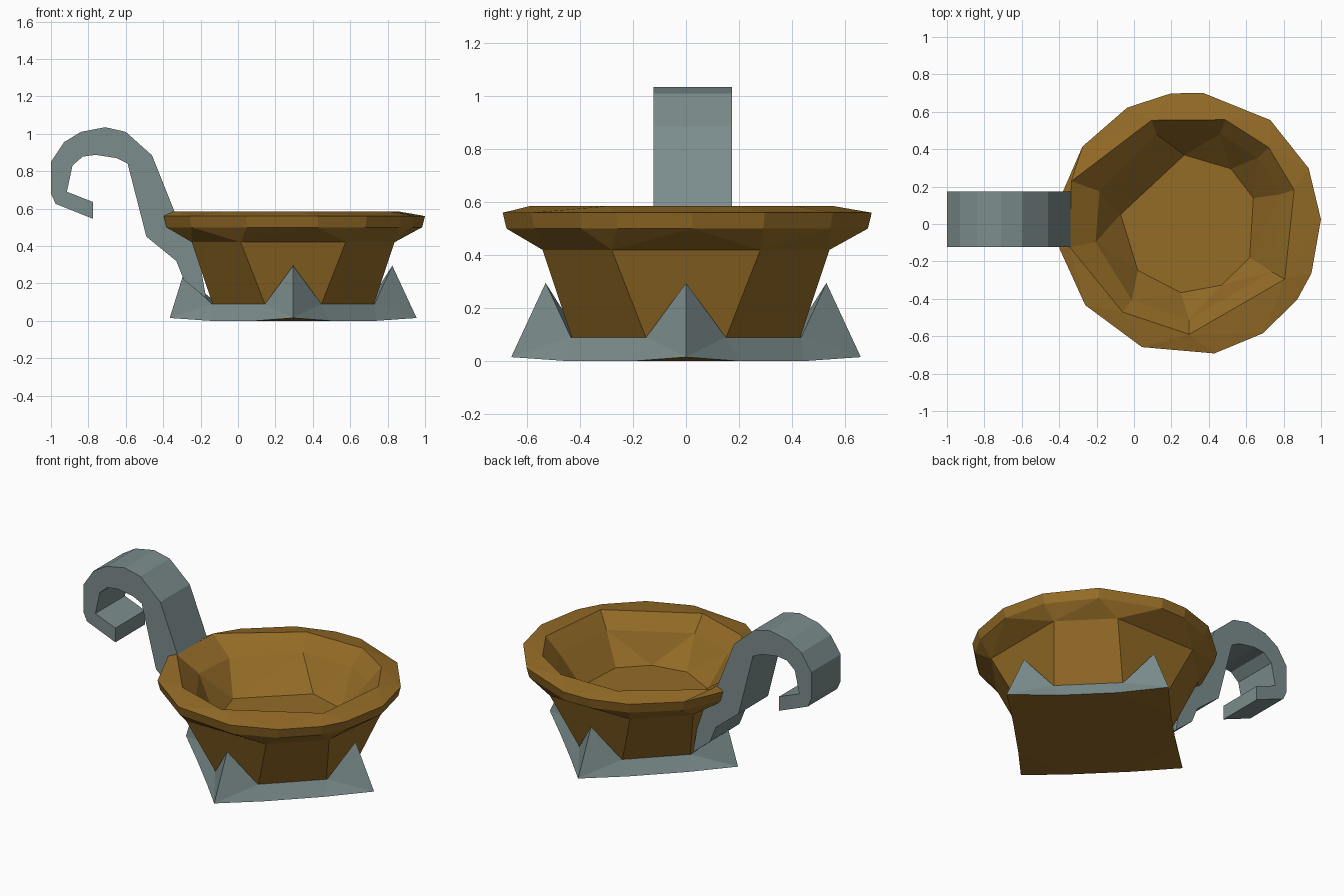
import bpy, bmesh, math
from mathutils import Vector

if "Cube" in bpy.data.objects:
    bpy.data.objects.remove(bpy.data.objects["Cube"])

CX = 0.295          # bowl axis


def material(name, rgb):
    m = bpy.data.materials.new(name)
    m.diffuse_color = (*rgb, 1)
    m.use_nodes = True
    m.node_tree.nodes["Principled BSDF"].inputs["Base Color"].default_value = m.diffuse_color
    return m


BROWN = material("ochre brown", (0.30, 0.15, 0.02))
GREY = material("slate grey", (0.20, 0.265, 0.265))


def finish(bm, name, *mats):
    bmesh.ops.recalc_face_normals(bm, faces=bm.faces[:])
    me = bpy.data.meshes.new(name)
    bm.to_mesh(me)
    bm.free()
    for m in mats:
        me.materials.append(m)
    ob = bpy.data.objects.new(name, me)
    bpy.context.collection.objects.link(ob)
    return ob


def ring(bm, angles, r, z, odd=None):
    """Loop of (angle, vertex); odd gives other radii for some angles."""
    odd = odd or {}
    out = []
    for a in sorted(angles):
        rr, t = odd.get(a, r), math.radians(a)
        out.append((a, bm.verts.new((CX + rr * math.cos(t), rr * math.sin(t), z))))
    return out


def zip_rings(bm, A, B):
    """Join two rings of any vertex counts, walking round by angle."""
    if len(A) == len(B) and all(abs(p[0] - q[0]) < 1 for p, q in zip(A, B)):
        n = len(A)
        for i in range(n):
            bm.faces.new((A[i][1], A[(i + 1) % n][1], B[(i + 1) % n][1], B[i][1]))
        return
    A = A + [(A[0][0] + 360, A[0][1])]
    B = B + [(B[0][0] + 360, B[0][1])]
    i = j = 0
    while i < len(A) - 1 or j < len(B) - 1:
        step_a = j == len(B) - 1 or (
            i < len(A) - 1 and A[i][0] + A[i + 1][0] <= B[j][0] + B[j + 1][0])
        if step_a:
            bm.faces.new((A[i][1], A[i + 1][1], B[j][1]))
            i += 1
        else:
            bm.faces.new((A[i][1], B[j + 1][1], B[j][1]))
            j += 1


# Bowl: faceted body, overhanging rim and hollow inside
RIM = [2, 25, 52, 84, 98, 118, 144, 169, 191, 218, 249, 281, 304, 325, 338]
INNER = [18, 44, 71, 110, 160, 191, 233, 270, 330]
FLOOR = [22, 53, 94, 172, 222, 263, 298, 331]
LOW = [45 * k + s for k in (0, 2, 4, 6) for s in (19.2, 70.8)]
HIGH = [45 * k + s for k in (0, 2, 4, 6) for s in (27.4, 62.6)]
bm = bmesh.new()
loops = [
    ring(bm, LOW, 0.455, 0.085),
    ring(bm, HIGH, 0.61, 0.42),
    ring(bm, RIM, 0.69, 0.50),
    ring(bm, RIM, 0.705, 0.56),
    ring(bm, INNER, 0.59, 0.585, {160: 0.67, 191: 0.65}),
    ring(bm, INNER, 0.51, 0.49),
    ring(bm, FLOOR, 0.37, 0.31),
]
# the two lower octagons share vertices one to one
lo, hi = loops[0], loops[1]
for k in range(8):
    bm.faces.new((lo[k][1], lo[(k + 1) % 8][1], hi[(k + 1) % 8][1], hi[k][1]))
for a, b in zip(loops[1:], loops[2:]):
    zip_rings(bm, a, b)
bm.faces.new([v for _, v in loops[0]])
bm.faces.new([v for _, v in loops[-1]])
finish(bm, "bowl", BROWN)

# Base: diamond foot with a spur climbing the bowl at each corner
bm = bmesh.new()
spurs = []
for k in range(4):
    t = math.radians(90 * k)

    def pt(r, s, z):
        return bm.verts.new((CX + r * math.cos(t) - s * math.sin(t),
                             r * math.sin(t) + s * math.cos(t), z))
    peak_r, peak_z = (0.59, 0.24) if k == 2 else (0.53, 0.295)
    tip, peak = pt(0.66, 0, 0.015), pt(peak_r, 0, peak_z)
    back = pt(0.40, 0, 0.09)
    sides = [pt(0.435, s, 0.09) for s in (-0.15, 0.15)]
    feet = [pt(0.445, s, 0.0) for s in (-0.2, 0.2)]
    for s, f in zip(sides, feet):
        bm.faces.new((tip, peak, s))
        bm.faces.new((tip, s, f))
        bm.faces.new((peak, back, s))
    bm.faces.new((tip, feet[0], feet[1])).material_index = 1
    spurs.append((sides, feet, back))
sole, top = [], []
for k in range(4):
    (s, f, b), (s2, f2, _) = spurs[k], spurs[(k + 1) % 4]
    bm.faces.new((s[1], f[1], f2[0], s2[0]))
    sole += f
    top += [s[0], b, s[1]]
bm.faces.new(sole).material_index = 1
bm.faces.new(top)
finish(bm, "base", GREY, BROWN)

# Handle: curled hook profile extruded across its width
profile = [(-0.34, 0.585), (-0.46, 0.885), (-0.60, 1.01), (-0.71, 1.035),
           (-0.84, 1.01), (-0.93, 0.955), (-1.0, 0.85), (-1.0, 0.68),
           (-0.975, 0.625), (-0.775, 0.545), (-0.775, 0.635), (-0.915, 0.69),
           (-0.885, 0.83), (-0.83, 0.878), (-0.76, 0.887), (-0.65, 0.87),
           (-0.59, 0.84), (-0.49, 0.45), (-0.33, 0.32), (-0.29, 0.22),
           (-0.17, 0.12), (-0.22, 0.40)]
bm = bmesh.new()
face = bm.faces.new([bm.verts.new((x, -0.122, z)) for x, z in profile])
ext = bmesh.ops.extrude_face_region(bm, geom=[face])
moved = [g for g in ext["geom"] if isinstance(g, bmesh.types.BMVert)]
bmesh.ops.translate(bm, verts=moved, vec=Vector((0, 0.295, 0)))
# extrude drops or keeps the source face depending on context: ensure a cap
if face.is_valid is False:
    bmesh.ops.holes_fill(bm, edges=bm.edges[:])
bmesh.ops.triangulate(bm, faces=[f for f in bm.faces if len(f.verts) > 4])
finish(bm, "handle", GREY)
